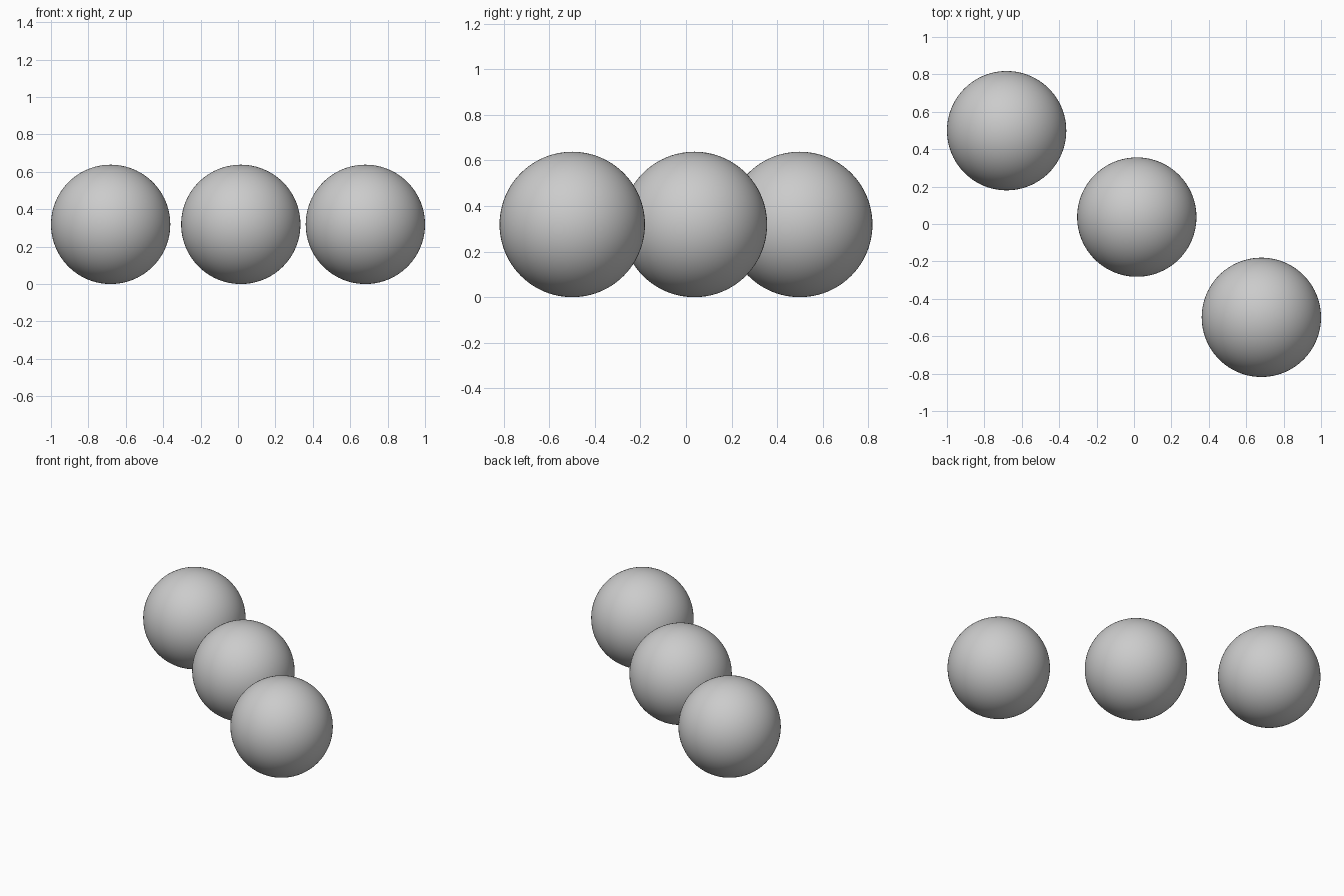
import bpy

if "Cube" in bpy.data.objects:
    bpy.data.objects.remove(bpy.data.objects["Cube"])

RADIUS = 0.319

# Three equal balls resting on the ground in a diagonal row
balls = {
    "back_left_ball": (-0.681, 0.499),
    "middle_ball": (0.015, 0.037),
    "front_right_ball": (0.681, -0.499),
}


def add_ball(name, x, y):
    bpy.ops.mesh.primitive_uv_sphere_add(
        segments=96, ring_count=48, radius=RADIUS, location=(x, y, RADIUS))
    ball = bpy.context.object
    ball.name = name
    bpy.ops.object.shade_smooth()


for name, (x, y) in balls.items():
    add_ball(name, x, y)
